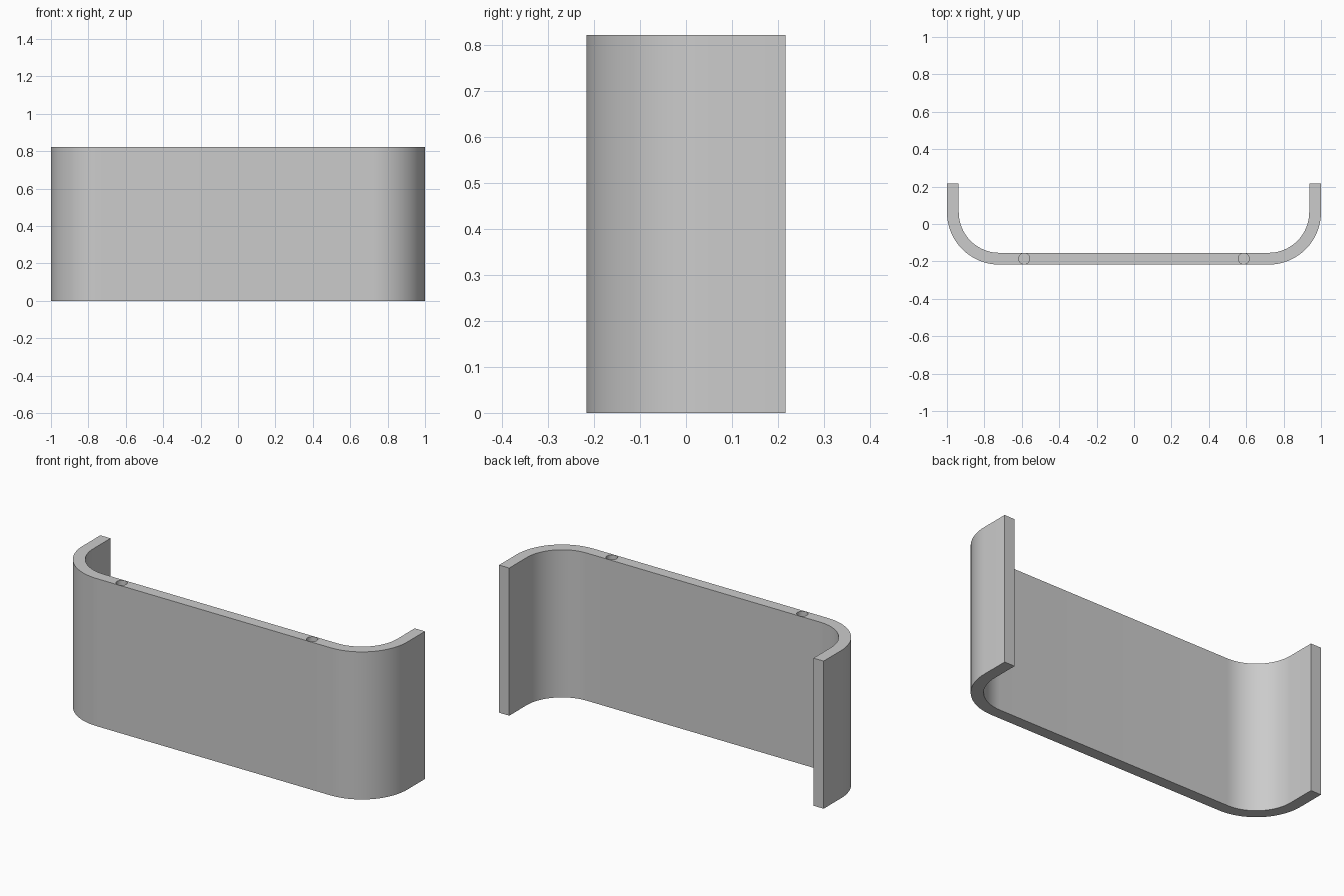
import bpy, bmesh
from math import sin, cos, pi

if "Cube" in bpy.data.objects:
    bpy.data.objects.remove(bpy.data.objects["Cube"], do_unlink=True)

HEIGHT, HALF_W, HALF_D = 0.822, 1.0, 0.217
WALL, RADIUS = 0.063, 0.28
HOLE_X, HOLE_R, HOLE_DEPTH = 0.587, 0.029, 0.1
SEGMENTS = 20

grey = bpy.data.materials.new("plain grey")
grey.use_nodes = True
colour = (0.6, 0.6, 0.6, 1)
grey.diffuse_color = colour
grey.node_tree.nodes["Principled BSDF"].inputs["Base Color"].default_value = colour


def half_path(inset):
    """One half of the U outline, from the rear tip round to the front."""
    cx, cy, r = HALF_W - RADIUS, RADIUS - HALF_D, RADIUS - inset
    points = [(HALF_W - inset, HALF_D)]
    for i in range(SEGMENTS + 1):
        a = -pi / 2 * i / SEGMENTS
        points.append((cx + r * cos(a), cy + r * sin(a)))
    return points


def full_path(inset):
    right = half_path(inset)
    return right + [(-x, y) for x, y in reversed(right)]


def add_object(name, bm):
    bmesh.ops.recalc_face_normals(bm, faces=bm.faces)
    mesh = bpy.data.meshes.new(name)
    bm.to_mesh(mesh)
    bm.free()
    mesh.materials.append(grey)
    obj = bpy.data.objects.new(name, mesh)
    bpy.context.collection.objects.link(obj)
    return obj


# Curved wall: U profile extruded upwards
bm = bmesh.new()
outline = full_path(0) + full_path(WALL)[::-1]
base = bm.faces.new([bm.verts.new((x, y, 0)) for x, y in outline])
top = bmesh.ops.extrude_face_region(bm, geom=[base], use_keep_orig=True)["geom"]
bmesh.ops.translate(bm, vec=(0, 0, HEIGHT),
                    verts=[v for v in top if isinstance(v, bmesh.types.BMVert)])
panel = add_object("curved_panel", bm)

# Two blind peg holes in the top edge
bm = bmesh.new()
for side in (-1, 1):
    peg = bmesh.ops.create_cone(bm, cap_ends=True, segments=32, radius1=HOLE_R,
                                radius2=HOLE_R, depth=2 * HOLE_DEPTH)
    bmesh.ops.translate(bm, verts=peg["verts"],
                        vec=(side * HOLE_X, WALL / 2 - HALF_D, HEIGHT))
cutter = add_object("hole_cutter", bm)
cutter.hide_render = True
cutter.hide_set(True)

holes = panel.modifiers.new("peg holes", 'BOOLEAN')
holes.operation = 'DIFFERENCE'
holes.solver = 'EXACT'
holes.object = cutter

# Apply the cut, drop the helper and smooth the bends
bpy.ops.object.select_all(action='DESELECT')
bpy.context.view_layer.objects.active = panel
panel.select_set(True)
bpy.ops.object.modifier_apply(modifier=holes.name)
bpy.data.objects.remove(cutter, do_unlink=True)
bpy.ops.object.shade_smooth_by_angle(angle=pi / 6)
